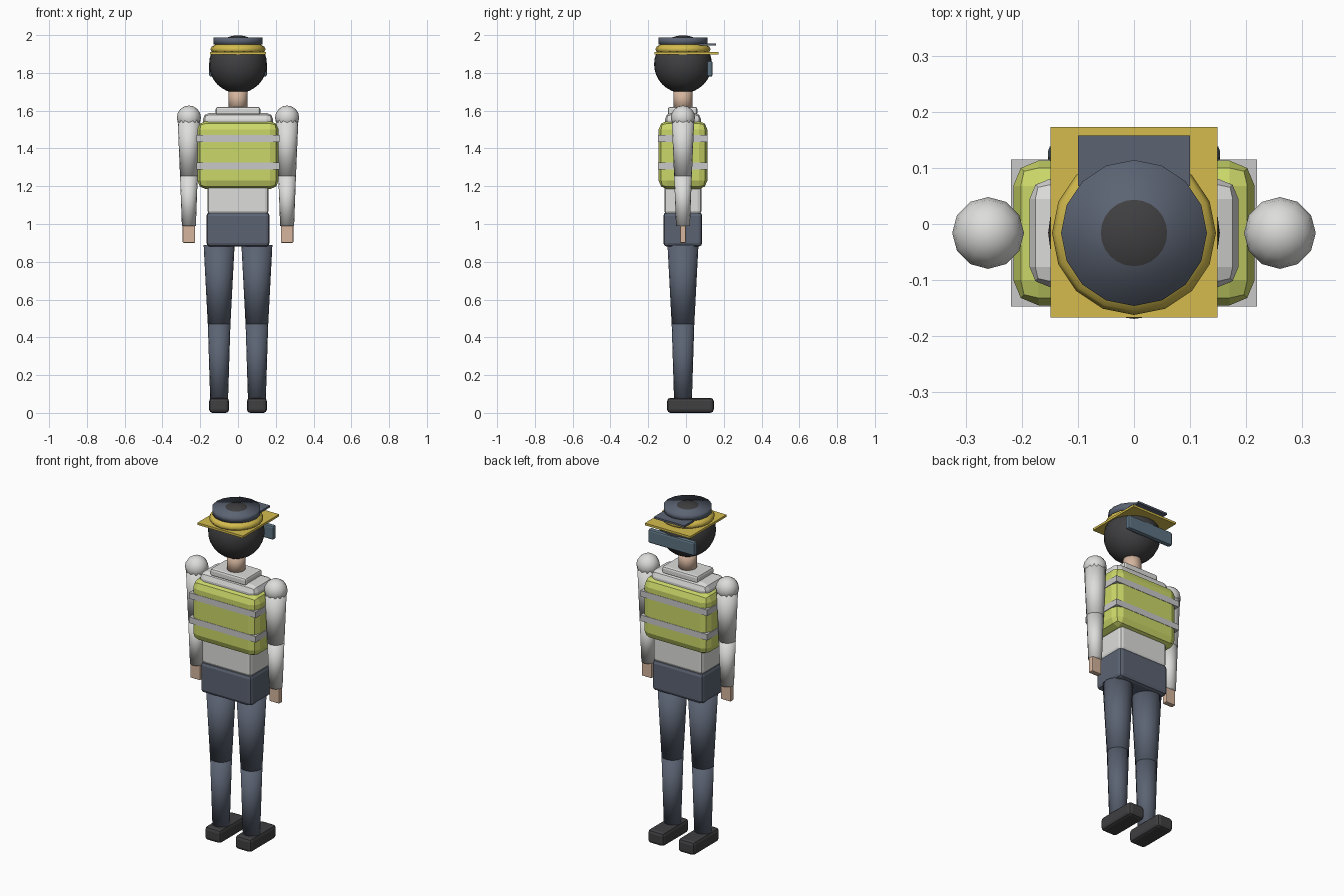
import bpy
import bmesh
from mathutils import Matrix

if "Cube" in bpy.data.objects:
    bpy.data.objects.remove(bpy.data.objects["Cube"], do_unlink=True)

YC = -0.016  # body axis


def material(name, r, g, b):
    m = bpy.data.materials.new(name)
    m.diffuse_color = (r, g, b, 1)
    m.use_nodes = True
    bsdf = next(n for n in m.node_tree.nodes if n.type == 'BSDF_PRINCIPLED')
    bsdf.inputs["Base Color"].default_value = (r, g, b, 1)
    bsdf.inputs["Roughness"].default_value = 0.8
    return m


SHIRT = material("shirt white", 0.72, 0.72, 0.71)
VEST = material("vest lime", 0.60, 0.68, 0.14)
STRIPE = material("stripe grey", 0.58, 0.58, 0.58)
NAVY = material("uniform navy", 0.105, 0.125, 0.17)
DARK = material("charcoal", 0.05, 0.05, 0.053)
SKIN = material("skin", 0.66, 0.46, 0.34)
GOLD = material("hat yellow", 0.66, 0.50, 0.075)
GLASS = material("visor blue grey", 0.11, 0.17, 0.22)


def finish(name, bm, mat, smooth=False):
    me = bpy.data.meshes.new(name)
    bmesh.ops.recalc_face_normals(bm, faces=bm.faces[:])
    for f in bm.faces:
        f.smooth = smooth
    bm.to_mesh(me)
    bm.free()
    me.materials.append(mat)
    ob = bpy.data.objects.new(name, me)
    bpy.context.scene.collection.objects.link(ob)
    return ob


def box(name, xs, ys, zs, mat, bevel=0.0, segments=2):
    """Box between the given limits, with optionally rounded edges."""
    bm = bmesh.new()
    bmesh.ops.create_cube(bm, size=1)
    for v in bm.verts:
        v.co = [lim[0] if c < 0 else lim[1] for c, lim in zip(v.co, (xs, ys, zs))]
    ob = finish(name, bm, mat)
    if bevel:
        mod = ob.modifiers.new("rounded edges", 'BEVEL')
        mod.width = bevel
        mod.segments = segments
    return ob


def tube(name, x, z0, z1, r0, r1, mat, sides=16):
    """Upright tapered cylinder, r0 at z0 and r1 at z1."""
    bm = bmesh.new()
    bmesh.ops.create_cone(bm, cap_ends=True, segments=sides, radius1=r0, radius2=r1,
                          depth=z1 - z0,
                          matrix=Matrix.Translation((x, YC, (z0 + z1) / 2)))
    return finish(name, bm, mat, True)


def ball(name, x, z, r, mat, rz=None, sides=24, rings=16):
    bm = bmesh.new()
    bmesh.ops.create_uvsphere(bm, u_segments=sides, v_segments=rings, radius=1,
                              matrix=Matrix.Translation((x, YC, z))
                              @ Matrix.Diagonal((r, r, rz or r, 1)))
    return finish(name, bm, mat, True)


# torso
box("pelvis", (-.167, .167), (-.12, .086), (.88, 1.063), NAVY, .02)
box("waist", (-.162, .162), (-.115, .082), (1.05, 1.21), SHIRT, .02)
box("chest", (-.186, .186), (-.112, .08), (1.19, 1.588), SHIRT, .035)
box("vest", (-.215, .215), (-.145, .113), (1.185, 1.545), VEST, .045)
for label, z in (("lower", 1.307), ("upper", 1.452)):
    box(label + "_reflective_stripe", (-.219, .219), (-.147, .115), (z - .018, z + .018), STRIPE)
box("collar", (-.118, .118), (-.096, .06), (1.575, 1.62), SHIRT, .012)

# limbs
for side, s in (("left", 1), ("right", -1)):
    leg, arm = .1 * s, .26 * s
    tube(side + "_thigh", leg, .47, .89, .06, .082, NAVY)
    tube(side + "_shin", leg, .06, .475, .047, .06, NAVY)
    box(side + "_shoe", (leg - .053, leg + .053), (-.1, .147), (0, .08), DARK, .018)
    ball(side + "_shoulder", arm, 1.563, .064, SHIRT, sides=12, rings=8)
    tube(side + "_upper_arm", arm, 1.255, 1.565, .047, .06, SHIRT)
    tube(side + "_forearm", arm, .99, 1.258, .037, .047, SHIRT)
    box(side + "_hand", (arm - .033, arm + .033), (YC - .016, YC + .016), (.9, 1.01), SKIN, .006)

# head and hat
tube("neck", 0, 1.6, 1.72, .05, .05, SKIN)
ball("head", 0, 1.846, .153, DARK)
box("visor", (-.153, .153), (.11, .141), (1.78, 1.862), GLASS, .01)
box("hat_rim", (-.149, .149), (-.167, .173), (1.898, 1.911), GOLD)
ball("hat_band", 0, 1.925, .146, GOLD, rz=.045, sides=16, rings=10)
tube("hat_crown", 0, 1.95, 1.987, .13, .13, NAVY)
box("hat_peak", (-.1, .1), (.068, .158), (1.945, 1.956), NAVY)
